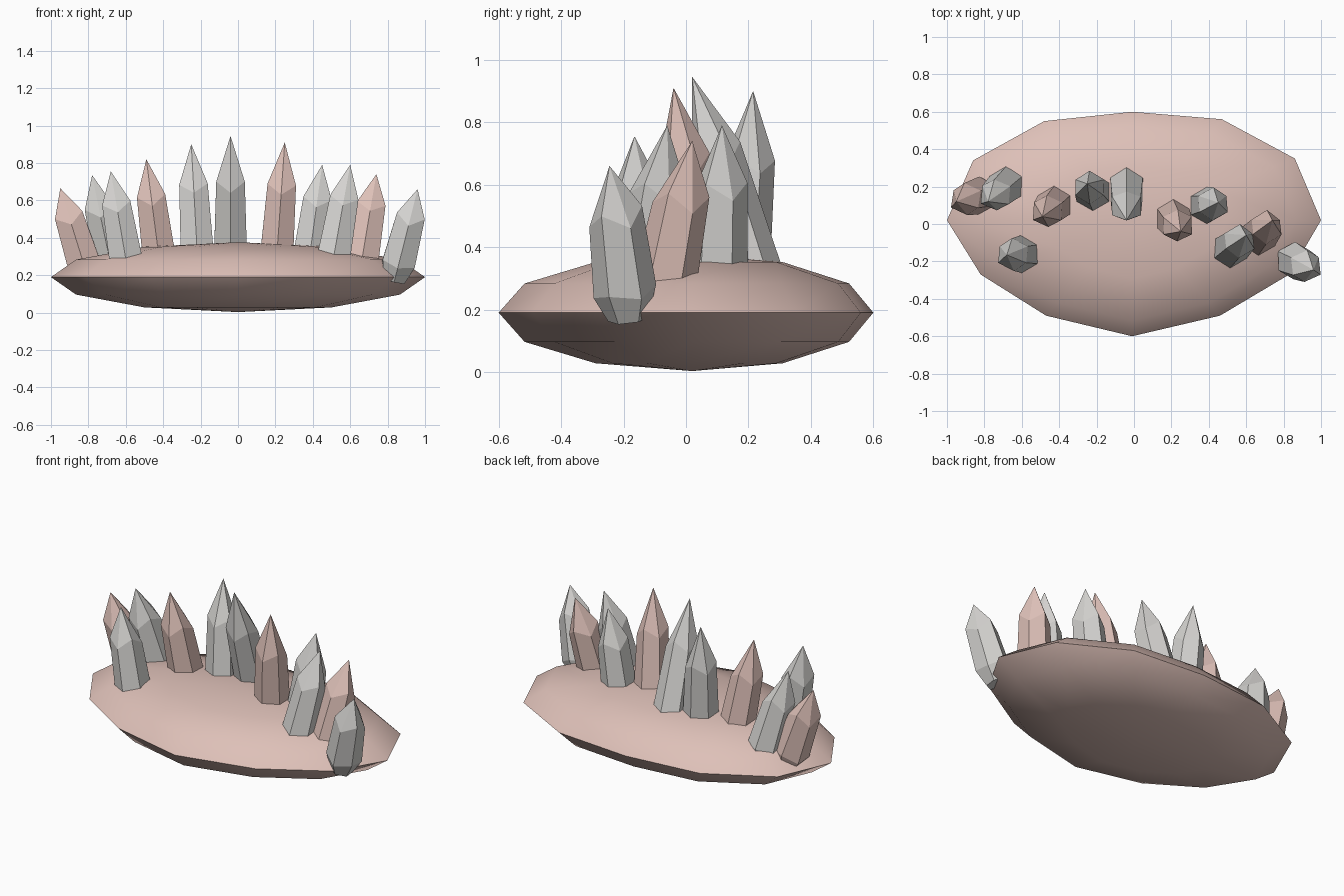
import bpy, bmesh, math
from mathutils import Vector

cube = bpy.data.objects.get("Cube")
if cube:
    bpy.data.objects.remove(cube, do_unlink=True)


def material(name, rgb):
    m = bpy.data.materials.new(name)
    m.use_nodes = True
    col = (*rgb, 1)
    m.diffuse_color = col
    m.node_tree.nodes["Principled BSDF"].inputs["Base Color"].default_value = col
    return m


pink = material("dusty pink stone", (0.73, 0.53, 0.48))
grey = material("pale grey crystal", (0.66, 0.65, 0.63))


def loft(name, bottom, rings, top, mat):
    """Closed solid from two poles and a stack of equal rings."""
    bm = bmesh.new()
    loops = [[bm.verts.new(p) for p in r] for r in rings]
    n = len(loops[0])
    low, high = bm.verts.new(bottom), bm.verts.new(top)
    for i in range(n):
        j = (i + 1) % n
        bm.faces.new((low, loops[0][j], loops[0][i]))
        for a, b in zip(loops, loops[1:]):
            bm.faces.new((a[i], a[j], b[j], b[i]))
        bm.faces.new((loops[-1][i], loops[-1][j], high))
    bmesh.ops.recalc_face_normals(bm, faces=bm.faces)
    me = bpy.data.meshes.new(name)
    bm.to_mesh(me)
    bm.free()
    me.materials.append(mat)
    ob = bpy.data.objects.new(name, me)
    bpy.context.collection.objects.link(ob)
    return ob


# Flattened rock: rounded rings inside an irregular twelve-sided outline
outline = [(1, .02), (.86, .35), (.47, .56), (-.01, .6), (-.48, .55), (-.86, .34),
           (-1, .02), (-.82, -.27), (-.47, -.49), (-.01, -.6), (.46, -.49), (.83, -.27)]
mid_y, mid_z, half = .02, .19, .187
rings = []
for deg in (-60, -30, 0, 30, 60):
    s, z = math.cos(math.radians(deg)), mid_z + half * math.sin(math.radians(deg))
    rings.append([(x * s, mid_y + (y - mid_y) * s, z) for x, y in outline])
rock = loft("rock_base", (0, mid_y, mid_z - half), rings, (0, mid_y, mid_z + half), pink)
bpy.context.view_layer.objects.active = rock
rock.select_set(True)
bpy.ops.object.shade_smooth_by_angle(angle=math.radians(40))
rock.select_set(False)


def crystal(name, foot, tip, mat):
    """Leaning six-sided crystal with a narrow foot and a pointed tip."""
    foot, tip = Vector((*foot, .17)), Vector(tip)
    axis = tip - foot
    turn = Vector((0, 0, 1)).rotation_difference(axis)
    stack = []
    for t, r, jag in ((0, .065, 0), (.18, .102, .01), (.67, .088, .025)):
        ring = []
        for k in range(6):
            a = math.radians(90 + 60 * k)
            off = Vector((r * math.cos(a), r * math.sin(a), jag * (-1) ** k))
            ring.append(foot + axis * t + turn @ off)
        stack.append(ring)
    loft(name, foot, stack, tip, mat)


# Row of crystals: foot on the rock, tip, colour
row = [((-.795, .16), (-.95, .12, .665), pink),
       ((-.66, .227), (-.78, .12, .735), grey),
       ((-.58, -.16), (-.68, -.165, .755), grey),
       ((-.405, .125), (-.49, .04, .82), pink),
       ((-.21, .155), (-.25, .215, .9), grey),
       ((-.04, .25), (-.04, .02, .945), grey),
       ((.197, .055), (.25, -.04, .91), pink),
       ((.365, .092), (.45, .115, .79), grey),
       ((.49, -.155), (.6, -.06, .79), grey),
       ((.645, -.09), (.74, .02, .74), pink),
       ((.835, -.185), (.96, -.245, .66), grey)]
for i, (foot, tip, mat) in enumerate(row, 1):
    crystal(f"crystal_{i:02d}", foot, tip, mat)
